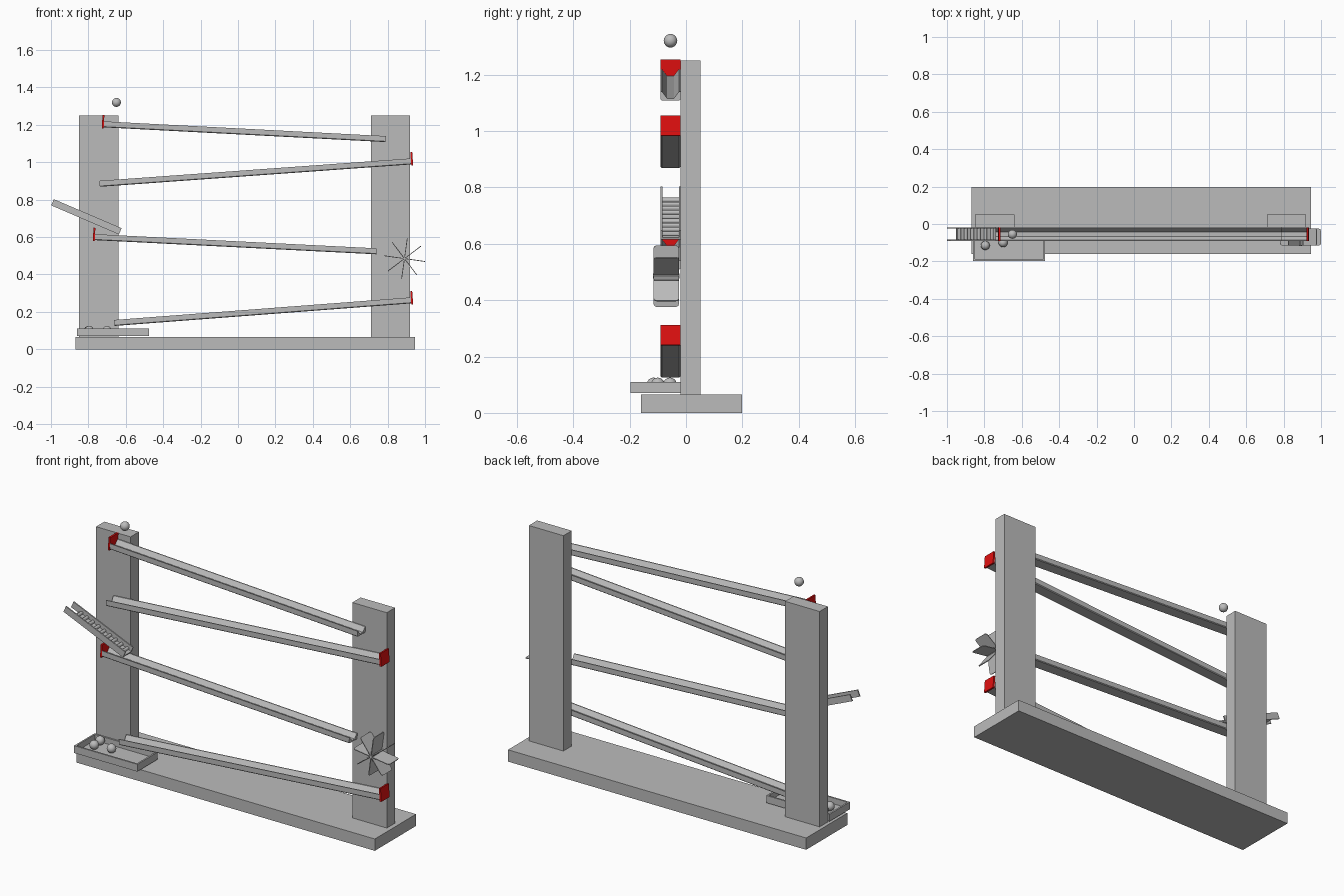
import bpy, bmesh, math
from mathutils import Matrix, Vector

if "Cube" in bpy.data.objects:
    bpy.data.objects.remove(bpy.data.objects["Cube"])


def material(name, rgb):
    m = bpy.data.materials.new(name)
    m.diffuse_color = (*rgb, 1)
    m.use_nodes = True
    m.node_tree.nodes["Principled BSDF"].inputs["Base Color"].default_value = m.diffuse_color
    return m


GREY = material("grey", (0.5, 0.5, 0.5))
RED = material("red", (0.75, 0.005, 0.005))
YC = -0.055  # centre line of the ball path


def finish(name, bm, mat, matrix=Matrix()):
    bmesh.ops.recalc_face_normals(bm, faces=bm.faces)
    me = bpy.data.meshes.new(name)
    bm.to_mesh(me)
    bm.free()
    me.materials.append(mat)
    ob = bpy.data.objects.new(name, me)
    ob.matrix_world = matrix
    bpy.context.collection.objects.link(ob)
    return ob


def add_box(bm, lo, hi):
    lo, hi = Vector(lo), Vector(hi)
    mat = Matrix.Translation((lo + hi) / 2) @ Matrix.Diagonal((*(hi - lo), 1))
    bmesh.ops.create_cube(bm, size=1, matrix=mat)


def box(name, lo, hi, mat=GREY, matrix=Matrix()):
    bm = bmesh.new()
    add_box(bm, lo, hi)
    return finish(name, bm, mat, matrix)


def extrude(bm, points, vec):
    f = bm.faces.new([bm.verts.new(p) for p in points])
    r = bmesh.ops.extrude_face_region(bm, geom=[f])
    bmesh.ops.translate(bm, vec=vec, verts=[v for v in r["geom"] if isinstance(v, bmesh.types.BMVert)])


def slope(a, b):
    """Frame at a with local x running towards b in the xz plane."""
    ang = math.atan2(b[1] - a[1], b[0] - a[0])
    return Matrix.Translation((a[0], YC, a[1])) @ Matrix.Rotation(-ang, 4, 'Y'), math.dist(a, b)


# Base and uprights
box("base", (-0.87, -0.16, 0), (0.945, 0.198, 0.065))
for side, x in (("left", -0.85), ("right", 0.71)):
    box(side + "_upright", (x, -0.02, 0.06), (x + 0.21, 0.052, 1.25))

# Sloping troughs, each with a red stop plate at its high end
PROFILE = [(-0.035, 0.016), (-0.035, -0.012), (-0.031, -0.016), (0.031, -0.016), (0.035, -0.012),
           (0.035, 0.016), (0.030, 0.016), (0.012, -0.008), (-0.012, -0.008), (-0.030, 0.016)]
TRACKS = [((-0.722, 1.203), (0.79, 1.124)), ((0.93, 1.005), (-0.74, 0.885)),
          ((-0.77, 0.600), (0.74, 0.524)), ((0.93, 0.262), (-0.662, 0.141))]
for i, (high, low) in enumerate(TRACKS):
    left, right = sorted((high, low))
    frame, length = slope(left, right)
    bm = bmesh.new()
    extrude(bm, [(0, y, z) for y, z in PROFILE], (length, 0, 0))
    finish(f"track_{i + 1}", bm, GREY, frame)
    x = 0 if high == left else length
    box(f"stop_plate_{i + 1}", (x - 0.005, -0.036, -0.022), (x + 0.005, 0.036, 0.05), RED, frame)

# Rattle ramp: two side rails, thin floor and round rungs
frame, length = slope((-0.992, 0.785), (-0.63, 0.630))
bm = bmesh.new()
for y in (-0.036, 0.030):
    add_box(bm, (0, y, -0.017), (length, y + 0.007, 0.019))
add_box(bm, (0.05, -0.03, -0.016), (length, 0.031, -0.008))
for k in range(9):
    mat = Matrix.Translation((0.065 + k * 0.038, 0, -0.005)) @ Matrix.Rotation(math.pi / 2, 4, 'X')
    bmesh.ops.create_cone(bm, cap_ends=True, segments=12, radius1=0.009, radius2=0.009,
                          depth=0.062, matrix=mat)
ramp = finish("rattle_ramp", bm, GREY, frame)

# Paddle wheel: eight thin blades with rounded outer corners on a small hub
bm = bmesh.new()
outline = [(0, -0.046), (0.098, -0.046), (0.107, -0.042), (0.110, -0.034),
           (0.110, 0.034), (0.107, 0.042), (0.098, 0.046), (0, 0.046)]
for k in range(8):
    first = len(bm.verts)
    extrude(bm, [(r, y, -0.002) for r, y in outline], (0, 0, 0.004))
    bm.verts.ensure_lookup_table()
    bmesh.ops.rotate(bm, verts=bm.verts[first:], cent=(0, 0, 0),
                     matrix=Matrix.Rotation(math.radians(8 + 45 * k), 3, 'Y'))
bmesh.ops.create_cone(bm, cap_ends=True, segments=16, radius1=0.009, radius2=0.009, depth=0.094,
                      matrix=Matrix.Rotation(math.pi / 2, 4, 'X'))
finish("paddle_wheel", bm, GREY, Matrix.Translation((0.89, -0.07, 0.485)))

# Catch tray: floor and four walls
bm = bmesh.new()
x0, x1, y0, y1, z0, z1, t = -0.86, -0.475, -0.197, -0.02, 0.07, 0.11, 0.009
add_box(bm, (x0, y0, z0), (x1, y1, z0 + 0.008))
add_box(bm, (x0, y0, z0), (x0 + t, y1, z1))
add_box(bm, (x1 - t, y0, z0), (x1, y1, z1))
add_box(bm, (x0 + t, y0, z0), (x1 - t, y0 + t, z1))
add_box(bm, (x0 + t, y1 - t, z0), (x1 - t, y1, z1))
finish("catch_tray", bm, GREY)

# Marbles: one dropping in at the top, three in the tray
for i, pos in enumerate([(-0.65, YC, 1.32), (-0.795, -0.115, 0.101),
                         (-0.70, -0.10, 0.101), (-0.80, -0.057, 0.101)]):
    bm = bmesh.new()
    bmesh.ops.create_uvsphere(bm, u_segments=24, v_segments=14, radius=0.024)
    for f in bm.faces:
        f.smooth = True
    finish(f"marble_{i + 1}", bm, GREY, Matrix.Translation(pos))
